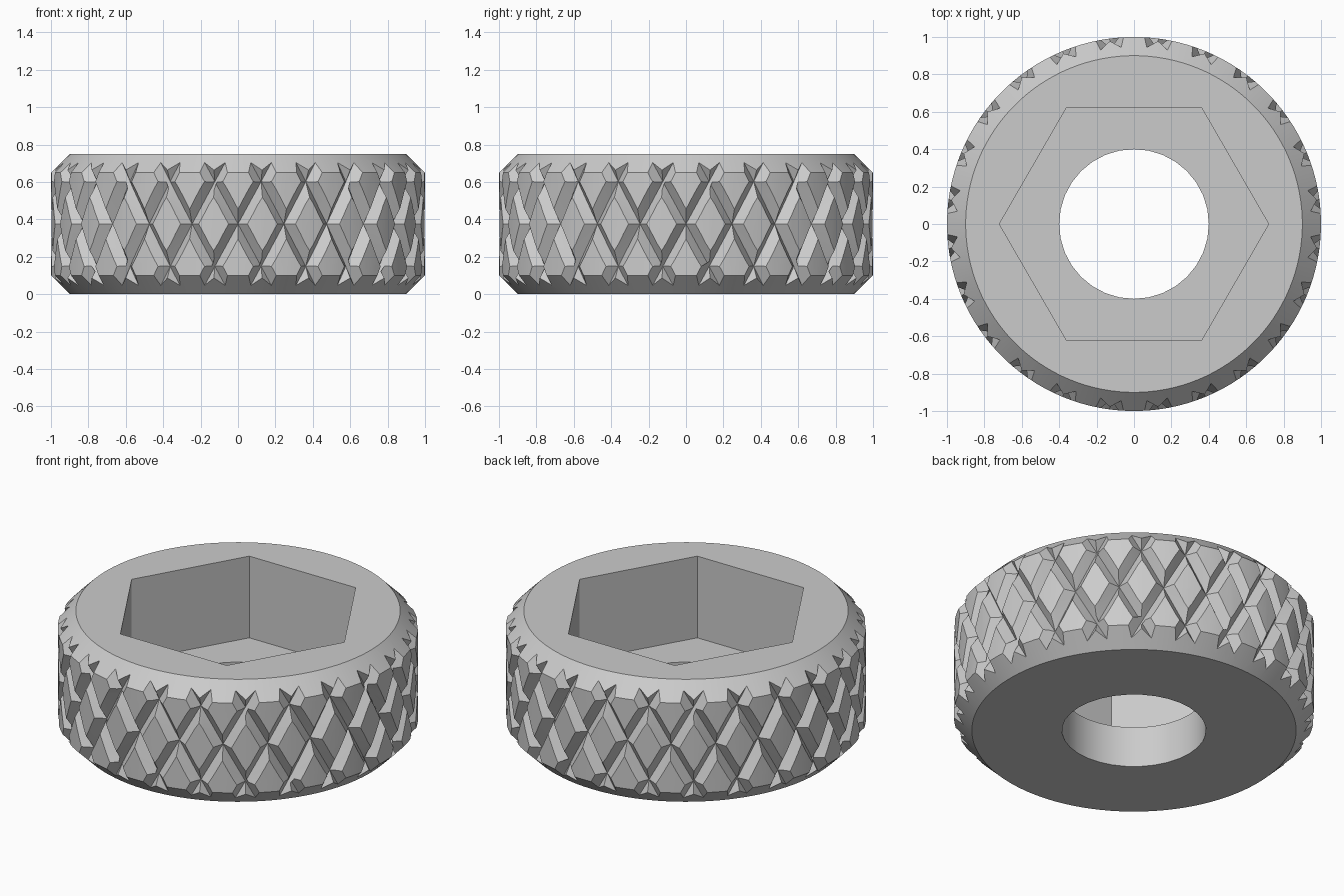
import bpy, bmesh
from math import sin, cos, tan, pi, radians

default = bpy.data.objects.get("Cube")
if default:
    bpy.data.objects.remove(default, do_unlink=True)

HEIGHT, CHAMFER = 0.75, 0.10
GROOVES, DEPTH = 24, 0.052
SLICE = HEIGHT / 4
TWIST = tan(radians(30))  # radians of twist per unit of height

grey = bpy.data.materials.new("plain grey")
grey.use_nodes = True
colour = (0.6, 0.6, 0.6, 1)
grey.diffuse_color = colour
grey.node_tree.nodes["Principled BSDF"].inputs["Base Color"].default_value = colour


def make_object(name, bm):
    bmesh.ops.recalc_face_normals(bm, faces=bm.faces)
    mesh = bpy.data.meshes.new(name)
    bm.to_mesh(mesh)
    bm.free()
    mesh.materials.append(grey)
    obj = bpy.data.objects.new(name, mesh)
    bpy.context.collection.objects.link(obj)
    return obj


def loft(bm, rings):
    """Join rings of points into a closed solid with end caps."""
    rows = [[bm.verts.new(p) for p in ring] for ring in rings]
    for low, high in zip(rows, rows[1:]):
        for i in range(len(low)):
            j = (i + 1) % len(low)
            bm.faces.new((low[i], low[j], high[j], high[i]))
    bm.faces.new(rows[0][::-1])
    bm.faces.new(rows[-1])


def round_solid(name, profile, sides, start=0.0):
    bm = bmesh.new()
    angles = [start + 2 * pi * i / sides for i in range(sides)]
    loft(bm, [[(r * cos(a), r * sin(a), z) for a in angles] for r, z in profile])
    return make_object(name, bm)


def groove_cutter(name, hand):
    """One family of V-shaped helical grooves, stepped in straight slices."""
    bm = bmesh.new()
    section = [(1 - DEPTH, 0), (1.06, DEPTH + 0.06), (1.06, -DEPTH - 0.06)]
    for k in range(GROOVES):
        rings = []
        for level in range(-1, 6):
            z = level * SLICE
            a = -pi / 2 + 2 * pi * k / GROOVES + hand * TWIST * (z - HEIGHT / 2)
            rings.append([(r * cos(a) - t * sin(a), r * sin(a) + t * cos(a), z)
                          for r, t in section])
        loft(bm, rings)
    bmesh.ops.triangulate(bm, faces=bm.faces)
    return make_object(name, bm)


# Chamfered body
knob = round_solid("knurled_knob", [
    (1 - CHAMFER, 0), (1, CHAMFER), (1, HEIGHT - CHAMFER), (1 - CHAMFER, HEIGHT)],
    120, pi / 120)

# Bore, hexagonal pocket and the two crossing groove families
cutters = [
    round_solid("bore_cutter", [(0.4, -0.2), (0.4, 1)], 32),
    round_solid("hex_pocket_cutter", [(0.72, 0.25), (0.72, 1)], 6),
    groove_cutter("right_groove_cutter", 1),
    groove_cutter("left_groove_cutter", -1),
]
for cutter in cutters:
    cutter.hide_render = True
    cut = knob.modifiers.new(cutter.name, 'BOOLEAN')
    cut.operation = 'DIFFERENCE'
    cut.solver = 'EXACT'
    cut.object = cutter

# Bake the cuts and drop the cutters
graph = bpy.context.evaluated_depsgraph_get()
result = bpy.data.meshes.new_from_object(knob.evaluated_get(graph))
knob.modifiers.clear()
knob.data = result
for cutter in cutters:
    bpy.data.objects.remove(cutter, do_unlink=True)
result.materials.clear()
result.materials.append(grey)
result.polygons.foreach_set("material_index", [0] * len(result.polygons))

# Smooth round walls, crisp knurl facets
bpy.ops.object.select_all(action='DESELECT')
knob.select_set(True)
bpy.context.view_layer.objects.active = knob
bpy.ops.object.shade_smooth_by_angle(angle=radians(12))
